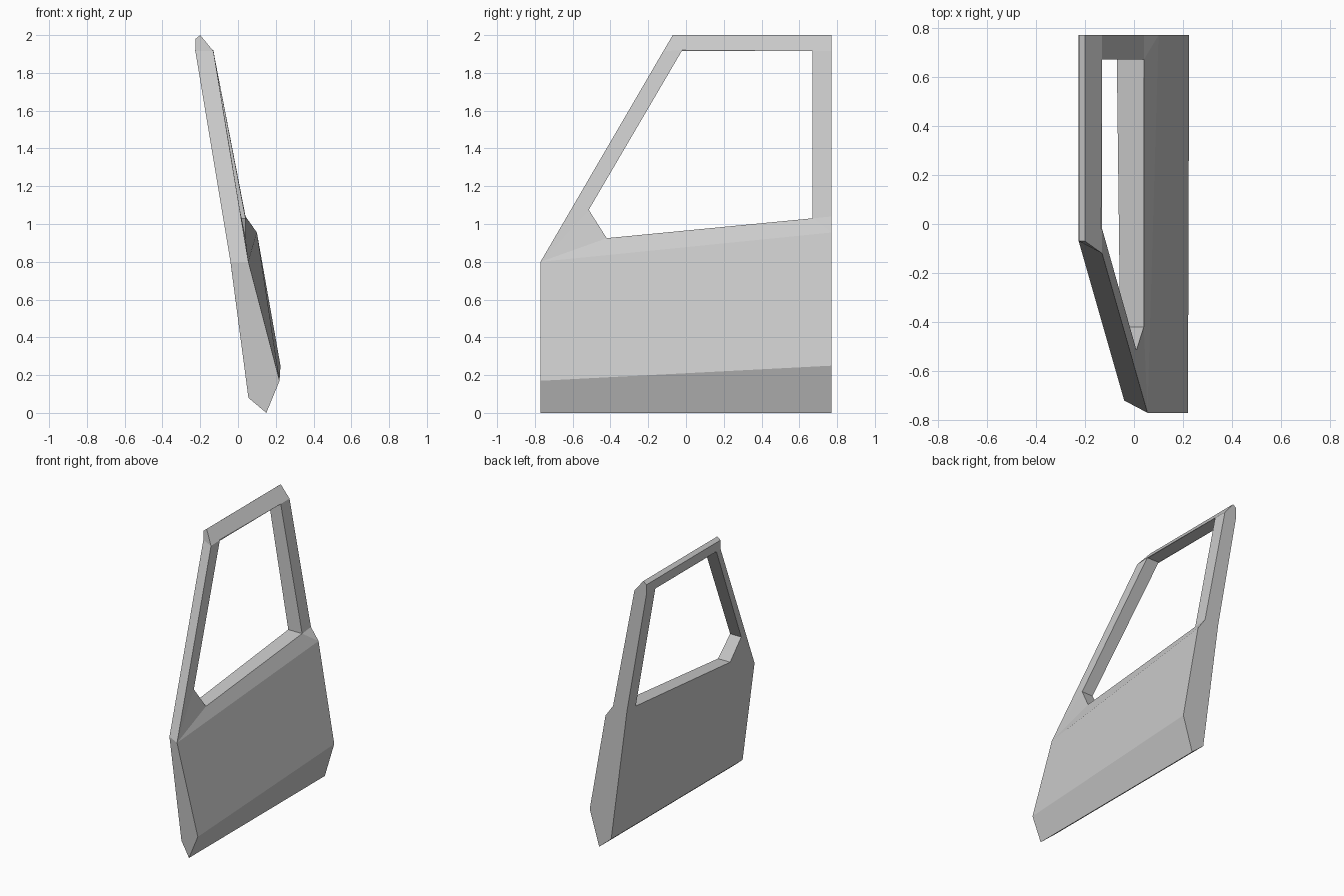
import bpy
import bmesh

cube = bpy.data.objects.get("Cube")
if cube:
    bpy.data.objects.remove(cube, do_unlink=True)

FRONT, REAR, INSET = -0.77, 0.77, 0.05
BEND, HEAD = 1.03, 1.915      # heights of the inner waist bend and window head


def inner_x(z):
    """Depth of the inside skin at a given height."""
    if z < BEND:
        return 0.055 - 0.132 * (z - 0.08)
    return -0.07 - 0.176 * (z - BEND)


def inside(y, z):
    return (inner_x(z), y, z)


bm = bmesh.new()
v = {}


def corners(**points):
    for name, co in points.items():
        v[name] = bm.verts.new(co)


def faces(*lists):
    for names in lists:
        bm.faces.new([v[n] for n in names.split()])


# Outer skin: sill, belt crease, waist and roof rail
corners(
    sill_f=(0.15, FRONT, 0), sill_r=(0.15, REAR, 0),
    belt_f=(0.22, FRONT, 0.17), belt_r=(0.225, REAR, 0.25),
    waist_f=(0.055, FRONT, 0.8), waist_r=(0.1, REAR, 0.955),
    post_r=(0.04, REAR, 1.04),
    head_f=(-0.13, -0.12, HEAD), head_r=(-0.13, REAR, HEAD),
    roof_f=(-0.2, -0.07, 2), roof_r=(-0.2, REAR, 2),
)

# Inner skin
corners(
    in_sill_f=inside(FRONT + INSET, 0.08), in_sill_r=inside(REAR, 0.08),
    in_waist_f=inside(FRONT + INSET, 0.8), in_post_r=inside(REAR, 1.04),
    in_head_f=inside(-0.07, HEAD), in_head_r=inside(REAR, HEAD),
    in_roof_f=(-0.225, -0.07, 1.98), in_roof_r=(-0.225, REAR, 1.98),
)

# Window opening, cut straight through both skins
window = {
    "win_low": (0.04, -0.42, 0.925),
    "win_sill": (0.04, 0.67, BEND),
    "win_top_r": (-0.13, 0.67, HEAD),
    "win_top_f": (-0.13, -0.02, HEAD + 0.005),
    "win_front": (0.01, -0.515, 1.075),
}
corners(**window)
corners(**{"in_" + n: inside(y, z) for n, (x, y, z) in window.items()})

# Outer panel and window surround
faces(
    "sill_f sill_r belt_r belt_f",
    "belt_f belt_r waist_r waist_f",
    "waist_f waist_r win_sill win_low",
    "waist_r post_r win_sill",
    "post_r head_r win_top_r win_sill",
    "head_r head_f win_top_f win_top_r",
    "head_f waist_f win_front win_top_f",
    "waist_f win_low win_front",
    "head_r roof_r roof_f head_f",
)

# Inner panel and window surround
faces(
    "in_sill_f in_win_low in_win_sill in_sill_r",
    "in_sill_f in_waist_f in_win_low",
    "in_sill_r in_win_sill in_post_r",
    "in_post_r in_win_sill in_win_top_r in_head_r",
    "in_head_r in_win_top_r in_win_top_f in_head_f",
    "in_head_f in_win_top_f in_win_front in_waist_f",
    "in_waist_f in_win_front in_win_low",
    "in_head_r in_head_f in_roof_f in_roof_r",
)

# Front, rear, top and bottom edges
faces(
    "sill_f belt_f waist_f in_waist_f in_sill_f",
    "waist_f head_f in_head_f in_waist_f",
    "head_f roof_f in_roof_f in_head_f",
    "roof_f roof_r in_roof_r in_roof_f",
    "roof_r head_r in_head_r in_roof_r",
    "head_r post_r in_post_r in_head_r",
    "post_r waist_r belt_r sill_r in_sill_r in_post_r",
    "sill_r sill_f in_sill_f in_sill_r",
)

# Walls of the window opening
ring = list(window)
for a, b in zip(ring, ring[1:] + ring[:1]):
    faces(f"{a} {b} in_{b} in_{a}")

bmesh.ops.recalc_face_normals(bm, faces=bm.faces[:])
mesh = bpy.data.meshes.new("door_panel")
bm.to_mesh(mesh)
bm.free()

# Plain grey paint
grey = bpy.data.materials.new("grey_paint")
grey.use_nodes = True
colour = (0.6, 0.6, 0.6, 1)
grey.diffuse_color = colour
grey.node_tree.nodes["Principled BSDF"].inputs["Base Color"].default_value = colour
mesh.materials.append(grey)

door = bpy.data.objects.new("door_panel", mesh)
bpy.context.collection.objects.link(door)
